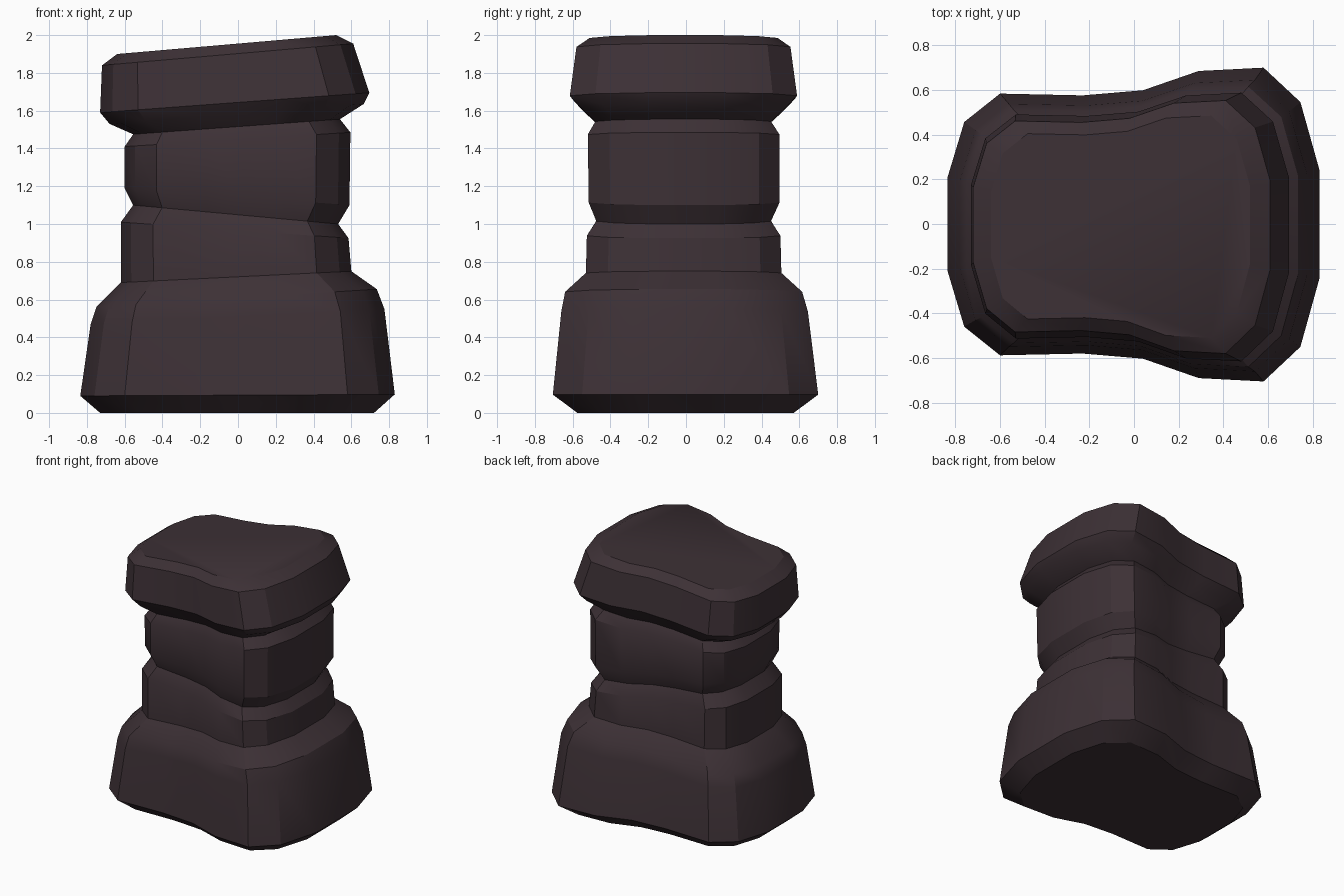
import bpy, bmesh, math

if "Cube" in bpy.data.objects:
    bpy.data.objects.remove(bpy.data.objects["Cube"])

# one flat colour: dark purple-brown stone
stone = bpy.data.materials.new("dark_stone")
stone.diffuse_color = (0.046, 0.030, 0.036, 1)
stone.use_nodes = True
stone.node_tree.nodes["Principled BSDF"].inputs["Base Color"].default_value = stone.diffuse_color

# plan outline, back half from left to right (mirrored for the front half)
half = [(-.835, .21), (-.76, .46), (-.60, .588), (-.23, .58), (.04, .603),
        (.29, .69), (.58, .705), (.745, .55), (.83, .245)]
outline = half + [(x, -y) for x, y in reversed(half)]

# rings: left x, right x, left z, right z, front y, back y
rings = [
    (-.73, .72, 0, 0, -.575, .57),           # bottom
    (-.835, .83, .09, .098, -.705, .70),     # widest foot
    (-.78, .775, .47, .55, -.66, .645),
    (-.75, .735, .56, .655, -.64, .615),
    (-.62, .60, .69, .75, -.53, .505),       # lower neck
    (-.62, .585, 1.01, .925, -.525, .50),
    (-.555, .53, 1.10, 1.00, -.475, .45),    # lower groove
    (-.60, .59, 1.19, 1.10, -.515, .495),
    (-.60, .595, 1.41, 1.485, -.52, .495),
    (-.555, .54, 1.475, 1.555, -.48, .45),   # upper groove
    (-.68, .665, 1.53, 1.635, -.56, .53),    # cap
    (-.73, .695, 1.59, 1.695, -.615, .588),
    (-.72, .61, 1.84, 1.955, -.58, .553),
    (-.64, .52, 1.90, 2.00, -.51, .485),
]

# loft the tilted rings
bm = bmesh.new()
loops = []
for x0, x1, z0, z1, y0, y1 in rings:
    loop = []
    for px, py in outline:
        t = (px + .835) / 1.665
        y = py / .705 * (y1 if py > 0 else -y0)
        loop.append(bm.verts.new((x0 + t * (x1 - x0), y, z0 + t * (z1 - z0))))
    loops.append(loop)
n = len(outline)
for a, b in zip(loops, loops[1:]):
    for i in range(n):
        j = (i + 1) % n
        bm.faces.new((a[i], a[j], b[j], b[i]))
bm.faces.new(loops[0])
bm.faces.new(loops[-1])
bmesh.ops.recalc_face_normals(bm, faces=bm.faces)

me = bpy.data.meshes.new("rock_pillar")
bm.to_mesh(me)
bm.free()
me.materials.append(stone)
ob = bpy.data.objects.new("rock_pillar", me)
bpy.context.collection.objects.link(ob)
bpy.context.view_layer.objects.active = ob
ob.select_set(True)
bpy.ops.object.shade_smooth_by_angle(angle=math.radians(30))
